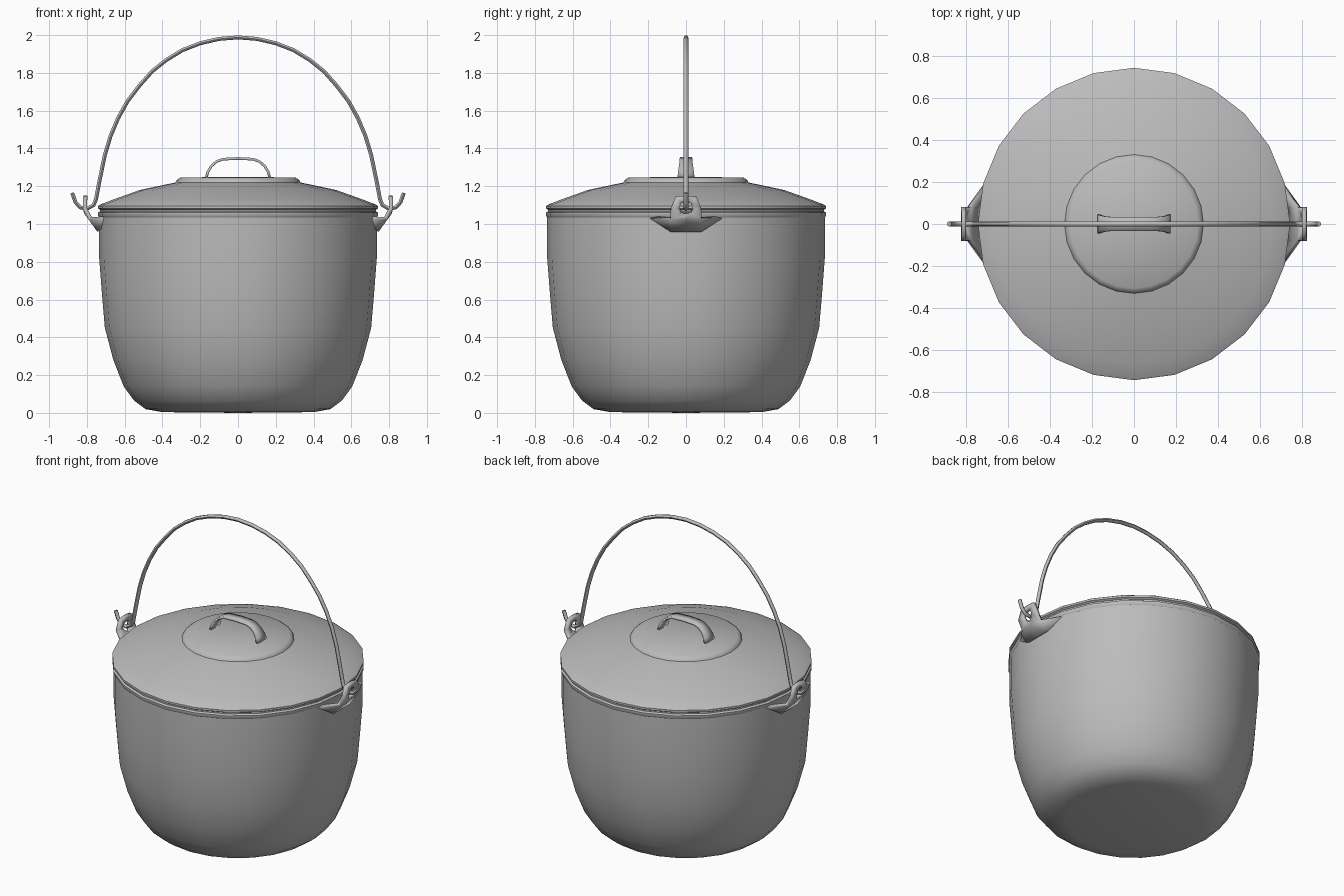
import bpy, bmesh, math

cube = bpy.data.objects.get("Cube")
if cube:
    bpy.data.objects.remove(cube)

GREY = (0.5, 0.5, 0.5, 1)
metal = bpy.data.materials.new("grey metal")
metal.use_nodes = True
metal.diffuse_color = GREY
metal.node_tree.nodes["Principled BSDF"].inputs["Base Color"].default_value = GREY


def add_object(name, data, angle=35):
    obj = bpy.data.objects.new(name, data)
    bpy.context.collection.objects.link(obj)
    obj.data.materials.append(metal)
    bpy.ops.object.select_all(action='DESELECT')
    obj.select_set(True)
    bpy.context.view_layer.objects.active = obj
    if obj.type == 'CURVE':
        bpy.ops.object.convert(target='MESH')
        obj = bpy.context.object
    bpy.ops.object.shade_smooth_by_angle(angle=math.radians(angle))
    return obj


def mesh_from(bm, name):
    bmesh.ops.recalc_face_normals(bm, faces=bm.faces)
    mesh = bpy.data.meshes.new(name)
    bm.to_mesh(mesh)
    bm.free()
    return mesh


def lathe(name, profile, sides=24):
    """Spin a radius/height profile around the vertical axis."""
    bm = bmesh.new()
    verts = [bm.verts.new((r, 0, z)) for r, z in profile]
    edges = [bm.edges.new(pair) for pair in zip(verts, verts[1:])]
    bmesh.ops.spin(bm, geom=verts + edges, axis=(0, 0, 1), cent=(0, 0, 0),
                   angle=math.tau, steps=sides, use_duplicate=False)
    bmesh.ops.remove_doubles(bm, verts=bm.verts, dist=0.0005)
    return add_object(name, mesh_from(bm, name))


def thicken(obj, thickness, offset=0):
    mod = obj.modifiers.new("thickness", 'SOLIDIFY')
    mod.thickness = thickness
    mod.offset = offset


# Hollow pot: outside up to the rim, then down the inside
lathe("pot", [(0, 0), (0.4, 0.004), (0.49, 0.02), (0.55, 0.065), (0.605, 0.14),
              (0.66, 0.28), (0.705, 0.45), (0.722, 0.65), (0.735, 0.82),
              (0.735, 1.04), (0.70, 1.04), (0.70, 0.6), (0.64, 0.3),
              (0.52, 0.08), (0, 0.04)])

# Lid with beaded rim and raised centre disc
lathe("lid", [(0, 1.035), (0.735, 1.035), (0.742, 1.045), (0.742, 1.06),
              (0.73, 1.067), (0.73, 1.075), (0.742, 1.082), (0.742, 1.095),
              (0.73, 1.103), (0.66, 1.13), (0.52, 1.18), (0.33, 1.22),
              (0.325, 1.232), (0.305, 1.246), (0, 1.25)])

# Strap handle on the lid, wider at its feet: x, z, half width
half = [(0.168, 1.245, 0.045), (0.16, 1.275, 0.042), (0.142, 1.305, 0.037),
        (0.115, 1.33, 0.034), (0.08, 1.343, 0.033)]
strap = [(-x, z, w) for x, z, w in half] + [(0, 1.347, 0.033)] + half[::-1]
bm = bmesh.new()
rows = [[bm.verts.new((x, s * w, z)) for s in (-1, 1)] for x, z, w in strap]
for a, b in zip(rows, rows[1:]):
    bm.faces.new((a[0], a[1], b[1], b[0]))
thicken(add_object("lid_handle", mesh_from(bm, "lid_handle"), 50), 0.014)

# Wire bail with a hook at each end
half = [(0.878, 1.165), (0.86, 1.115), (0.835, 1.088), (0.80, 1.08), (0.765, 1.1),
        (0.752, 1.13), (0.735, 1.22), (0.705, 1.365), (0.675, 1.465), (0.635, 1.56),
        (0.585, 1.65), (0.52, 1.735), (0.455, 1.808), (0.38, 1.868), (0.295, 1.92),
        (0.2, 1.957), (0.1, 1.98)]
path = [(-x, z) for x, z in half] + [(0, 1.988)] + half[::-1]
curve = bpy.data.curves.new("bail_handle", 'CURVE')
curve.dimensions = '3D'
curve.bevel_depth = 0.012
curve.bevel_resolution = 1
curve.use_fill_caps = True
spline = curve.splines.new('POLY')
spline.points.add(len(path) - 1)
for point, (x, z) in zip(spline.points, path):
    point.co = (x, 0, z, 1)
add_object("bail_handle", curve, 60)


# Ears: pierced plate leaning outward, with a gusset to the pot on each edge
def lean(z):
    levels = [(0.965, 0.735), (1.02, 0.775), (1.07, 0.812), (1.15, 0.808)]
    for (z0, x0), (z1, x1) in zip(levels, levels[1:]):
        if z <= z1:
            break
    return x0 + (x1 - x0) * (z - z0) / (z1 - z0)


outline = [(0.08, 1.085), (0.055, 1.145), (0, 1.15), (-0.055, 1.145),
           (-0.08, 1.085), (-0.08, 1.03), (0, 1.03), (0.08, 1.03)]
for name, side in (("left_ear", 1), ("right_ear", -1)):
    bm = bmesh.new()

    def vert(y, z):
        return bm.verts.new((side * lean(z), y, z))

    outer = [vert(y, z) for y, z in outline]
    hole = [vert(0.036 * math.cos(i * math.tau / 8),
                 1.085 + 0.036 * math.sin(i * math.tau / 8)) for i in range(8)]
    for i in range(8):
        j = (i + 1) % 8
        bm.faces.new((outer[i], outer[j], hole[j], hole[i]))
    foot = [vert(y, 0.965) for y in (-0.08, 0, 0.08)]
    bm.faces.new((outer[5], foot[0], foot[1], outer[6]))
    bm.faces.new((outer[6], foot[1], foot[2], outer[7]))
    for edge, toe, s in ((outer[5], foot[0], -1), (outer[7], foot[2], 1)):
        tip = bm.verts.new((side * 0.705, s * 0.185, 1.035))
        bm.faces.new((edge, toe, tip))
    thicken(add_object(name, mesh_from(bm, name)), 0.022)
